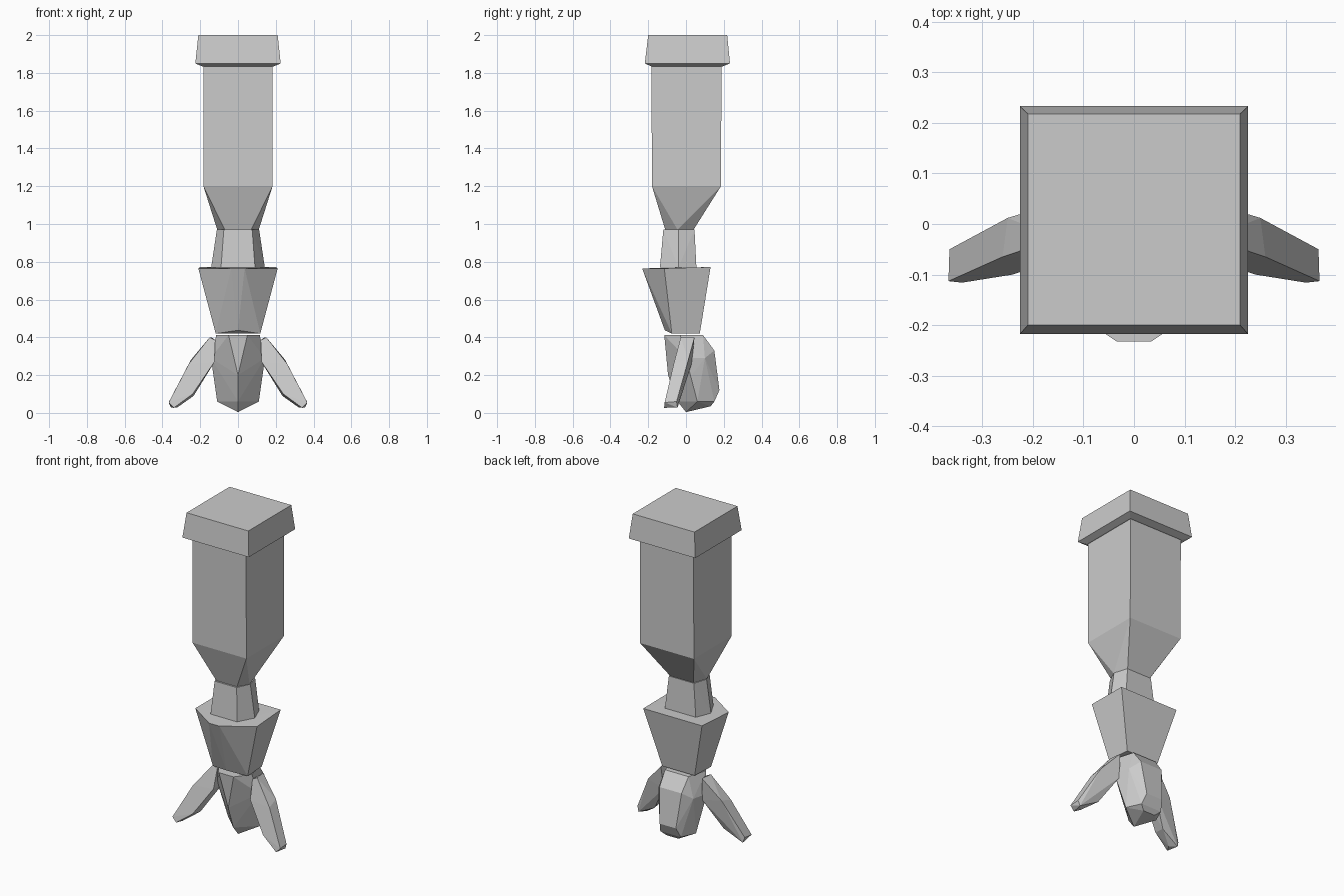
import bpy, bmesh


def hull(name, half, mirror=True):
    """Flat-faced convex solid from corner points, reflected across x = 0."""
    bm = bmesh.new()
    pts = set(half)
    if mirror:
        pts |= {(-x, y, z) for x, y, z in half}
    for p in sorted(pts):
        bm.verts.new(p)
    bmesh.ops.remove_doubles(bm, verts=bm.verts[:], dist=1e-5)
    res = bmesh.ops.convex_hull(bm, input=bm.verts[:])
    loose = [v for v in bm.verts if not v.link_faces]
    bmesh.ops.delete(bm, geom=loose, context='VERTS')
    bmesh.ops.dissolve_limit(bm, angle_limit=0.02, verts=bm.verts[:], edges=bm.edges[:])
    bmesh.ops.recalc_face_normals(bm, faces=bm.faces[:])
    me = bpy.data.meshes.new(name)
    bm.to_mesh(me)
    bm.free()
    ob = bpy.data.objects.new(name, me)
    bpy.context.collection.objects.link(ob)
    return ob


def ring(z, *xy):
    return [(x, y, z) for x, y in xy]


# Flared square cap
hull("cap",
     ring(1.835, (0.19, -0.185), (0.19, 0.195)) +
     ring(1.85, (0.226, -0.218), (0.226, 0.233)) +
     ring(2.0, (0.21, -0.2), (0.21, 0.218)))

# Square column tapering to a small hexagon
hull("column",
     ring(1.84, (0.183, -0.183), (0.183, 0.188)) +
     ring(1.2, (0.183, -0.18), (0.183, 0.185)) +
     ring(0.97, (0.07, -0.11), (0.11, -0.045), (0.08, 0.04)))

# Hexagonal neck
hull("neck",
     ring(0.97, (0.075, -0.12), (0.112, -0.04), (0.085, 0.045)) +
     ring(0.77, (0.09, -0.138), (0.142, -0.04), (0.105, 0.055)))

# Tapered collar with a pointed front
hull("collar",
     ring(0.765, (0.035, -0.232), (0.21, -0.115)) +
     ring(0.772, (0.2, 0.13)) +
     ring(0.42, (0.118, -0.075), (0.11, 0.073)) +
     ring(0.437, (0.0, -0.112)))

# Rounded middle lobe
hull("middle_lobe",
     ring(0.412, (0.05, -0.115), (0.115, -0.03), (0.08, 0.09)) +
     ring(0.33, (0.075, 0.15)) +
     ring(0.29, (0.143, 0.0), (0.12, 0.1)) +
     ring(0.2, (0.0, -0.095), (0.13, 0.03)) +
     ring(0.12, (0.055, 0.177)) +
     ring(0.06, (0.11, 0.06), (0.07, 0.15), (0.0, -0.045)) +
     ring(0.035, (0.04, 0.13)) +
     ring(0.004, (0.0, 0.0)))

# Splayed side lobes, one per side
for side, label in ((-1, "left"), (1, "right")):
    corners = [
        (0.12, -0.03, 0.385), (0.15, -0.028, 0.4), (0.14, 0.045, 0.4),
        (0.125, -0.06, 0.27), (0.13, 0.03, 0.26),
        (0.26, -0.065, 0.26), (0.25, 0.012, 0.28),
        (0.24, -0.1, 0.1), (0.235, -0.03, 0.09),
        (0.367, -0.113, 0.055), (0.365, -0.05, 0.06),
        (0.34, -0.116, 0.027), (0.355, -0.045, 0.028), (0.32, -0.08, 0.03)]
    hull(label + "_side_lobe", [(side * x, y, z) for x, y, z in corners], False)
